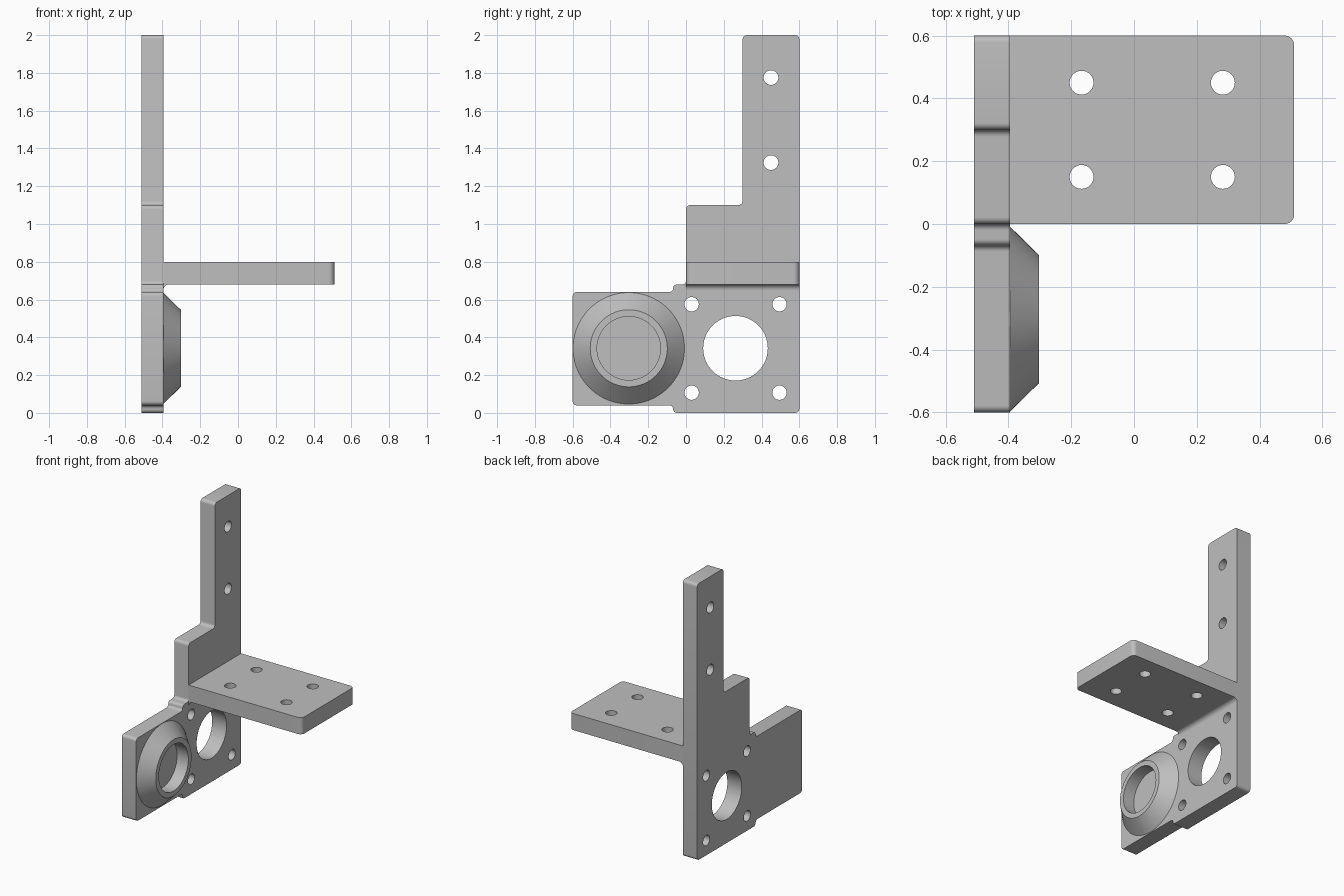
import bpy, bmesh, math
from mathutils import Vector, Matrix

cube = bpy.data.objects.get("Cube")
if cube:
    bpy.data.objects.remove(cube, do_unlink=True)

grey = bpy.data.materials.new("light grey")
grey.use_nodes = True
colour = (0.52, 0.52, 0.52, 1)
grey.diffuse_color = colour
grey.node_tree.nodes["Principled BSDF"].inputs["Base Color"].default_value = colour

BACK, FACE, TIP = -0.51, -0.395, -0.303   # main x levels
MID = 0.342                               # height of both large circles


def make_object(name, bm):
    bmesh.ops.recalc_face_normals(bm, faces=bm.faces)
    mesh = bpy.data.meshes.new(name)
    bm.to_mesh(mesh)
    bm.free()
    mesh.materials.append(grey)
    obj = bpy.data.objects.new(name, mesh)
    bpy.context.collection.objects.link(obj)
    return obj


def rounded(corners, steps=6):
    """Round each (a, b, radius) corner of an outline."""
    out = []
    for i, (a, b, r) in enumerate(corners):
        p = Vector((a, b))
        if not r:
            out.append(p)
            continue
        u = (Vector(corners[i - 1][:2]) - p).normalized()
        v = (Vector(corners[(i + 1) % len(corners)][:2]) - p).normalized()
        centre = p + (u + v) * r
        for k in range(steps + 1):
            t = math.pi / 2 * k / steps
            out.append(centre - v * r * math.cos(t) - u * r * math.sin(t))
    return out


def extrude(name, outline, place, offset):
    bm = bmesh.new()
    face = bm.faces.new([bm.verts.new(place(p)) for p in outline])
    new = bmesh.ops.extrude_face_region(bm, geom=[face])["geom"]
    bmesh.ops.translate(bm, vec=offset,
                        verts=[g for g in new if isinstance(g, bmesh.types.BMVert)])
    return make_object(name, bm)


def cutters(name, holes, axis):
    """One helper mesh of cylinders: (centre, radius, length)."""
    bm = bmesh.new()
    turn = Matrix.Rotation(math.pi / 2, 4, "Y") if axis == "X" else Matrix()
    for centre, radius, length in holes:
        bmesh.ops.create_cone(bm, cap_ends=True, segments=64 if radius > 0.1 else 32,
                              radius1=radius, radius2=radius, depth=length,
                              matrix=Matrix.Translation(centre) @ turn)
    obj = make_object(name, bm)
    obj.hide_render = True
    return obj


def boolean(obj, other, operation):
    mod = obj.modifiers.new(operation.title(), "BOOLEAN")
    mod.operation, mod.solver, mod.object = operation, "EXACT", other
    bpy.context.view_layer.objects.active = obj
    bpy.ops.object.modifier_apply(modifier=mod.name)
    bpy.data.objects.remove(other, do_unlink=True)


# Upright plate: motor mount, side lobe and post
R = 0.022
plate_corners = [
    (-0.6, 0.04, R), (-0.068, 0.04, 0.02), (-0.068, 0, 0.02), (0.6, 0, R),
    (0.6, 2, R), (0.3, 2, R), (0.3, 1.1, R), (0, 1.1, R),
    (0, 0.68, 0.02), (-0.068, 0.68, 0.02), (-0.068, 0.64, 0.02), (-0.6, 0.64, R)]
plate = extrude("upright_plate", rounded(plate_corners),
                lambda p: (BACK, p.x, p.y), (FACE - BACK, 0, 0))
mid_x = (BACK + FACE) / 2
holes = [((mid_x, 0.262, MID), 0.171, 0.4)]
holes += [((mid_x, y, z), 0.038, 0.4) for y in (0.03, 0.495) for z in (0.107, 0.575)]
holes += [((mid_x, 0.45, z), 0.039, 0.4) for z in (1.325, 1.775)]
boolean(plate, cutters("plate_holes", holes, "X"), "DIFFERENCE")

# Shelf with rounded outer corners and four screw holes
shelf = extrude("shelf",
                rounded([(FACE, 0, 0), (0.51, 0, 0.03), (0.51, 0.6, 0.03), (FACE, 0.6, 0)]),
                lambda p: (p.x, p.y, 0.68), (0, 0, 0.12))
holes = [((x, y, 0.74), 0.038, 0.4) for x in (-0.167, 0.283) for y in (0.15, 0.45)]
boolean(shelf, cutters("shelf_holes", holes, "Z"), "DIFFERENCE")

# Concave fillet under the shelf
f = 0.03
arc = [Vector((FACE + f - f * math.cos(t), 0.68 - f + f * math.sin(t)))
       for t in [math.pi / 2 * k / 6 for k in range(7)]]
fillet = extrude("shelf_fillet", [Vector((FACE, 0.68))] + arc,
                 lambda p: (p.x, 0, p.y), (0, 0.6, 0))

# Conical boss with a blind bore, turned about the x axis
bm = bmesh.new()
profile = [(FACE, 0.295), (TIP, 0.204), (TIP, 0.168), (FACE + 0.002, 0.168), (FACE + 0.002, 0)]
verts = [bm.verts.new((x, -0.303, MID + r)) for x, r in profile]
edges = [bm.edges.new(pair) for pair in zip(verts, verts[1:])]
bmesh.ops.spin(bm, geom=verts + edges, cent=(0, -0.303, MID), axis=(1, 0, 0),
               angle=math.tau, steps=96)
bmesh.ops.remove_doubles(bm, verts=bm.verts, dist=0.0005)
boss = make_object("conical_boss", bm)

# Smooth the curved walls, keep the edges sharp
for obj in (plate, shelf, fillet, boss):
    bpy.ops.object.select_all(action="DESELECT")
    obj.select_set(True)
    bpy.context.view_layer.objects.active = obj
    bpy.ops.object.shade_smooth_by_angle(angle=math.radians(30))
